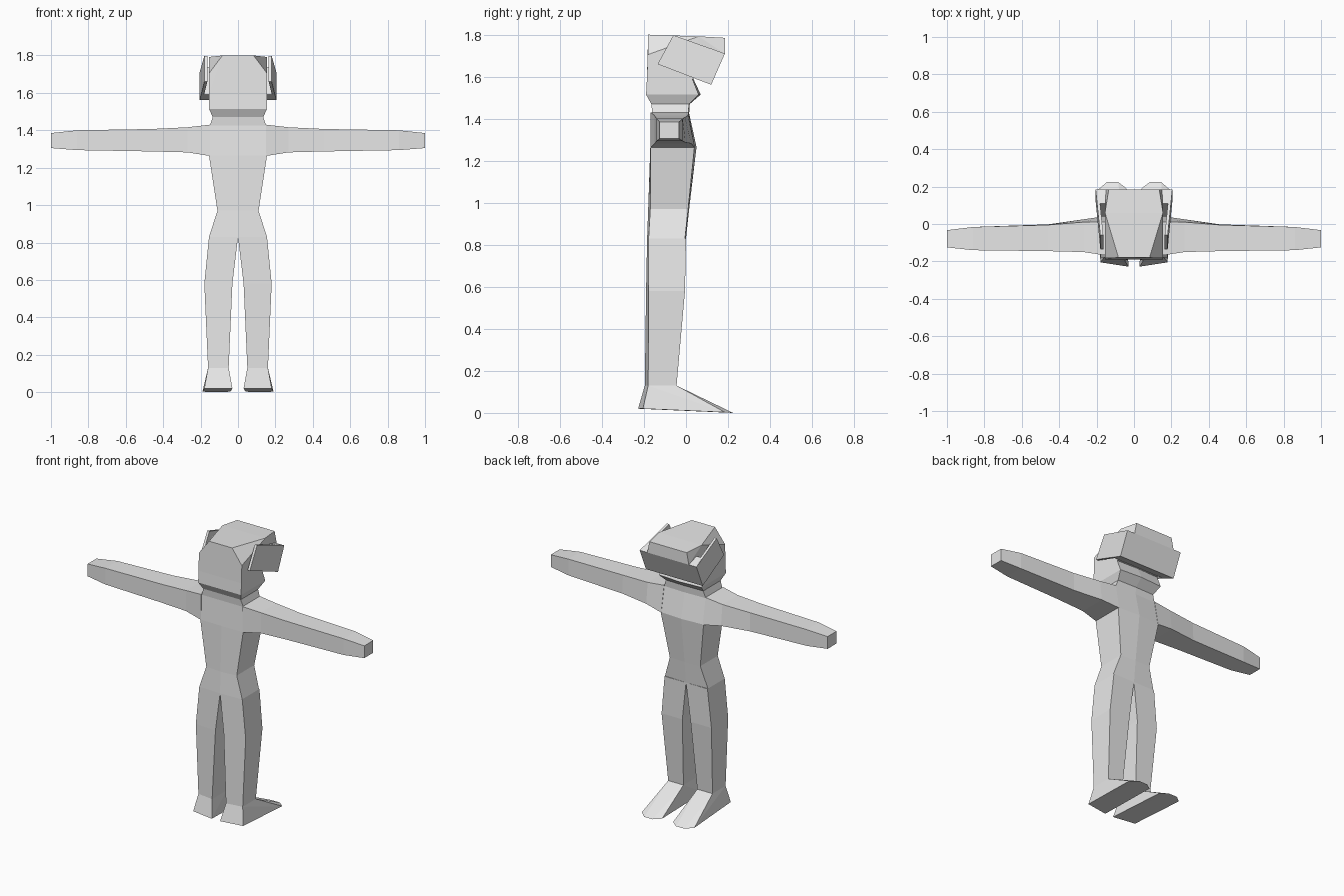
import bpy, bmesh

cube = bpy.data.objects.get("Cube")
if cube:
    bpy.data.objects.remove(cube, do_unlink=True)

grey = bpy.data.materials.new("light_grey")
grey.use_nodes = True
GREY = (0.8, 0.8, 0.8, 1)
grey.diffuse_color = GREY
for node in grey.node_tree.nodes:
    if node.type == 'BSDF_PRINCIPLED':
        node.inputs["Base Color"].default_value = GREY


def finish(name, bm):
    bmesh.ops.recalc_face_normals(bm, faces=bm.faces)
    mesh = bpy.data.meshes.new(name)
    bm.to_mesh(mesh)
    bm.free()
    mesh.materials.append(grey)
    obj = bpy.data.objects.new(name, mesh)
    bpy.context.collection.objects.link(obj)
    return obj


def loft(name, rings):
    """Skin a stack of matching rings and cap both ends."""
    bm = bmesh.new()
    loops = [[bm.verts.new(p) for p in ring] for ring in rings]
    n = len(loops[0])
    for a, b in zip(loops, loops[1:]):
        for i in range(n):
            j = (i + 1) % n
            bm.faces.new((a[i], a[j], b[j], b[i]))
    bm.faces.new(loops[0])
    bm.faces.new(loops[-1])
    return finish(name, bm)


def hull(name, points):
    """Faceted solid around a few corner points."""
    bm = bmesh.new()
    for p in points:
        bm.verts.new(p)
    res = bmesh.ops.convex_hull(bm, input=bm.verts)
    loose = {v for v in res["geom_interior"] if isinstance(v, bmesh.types.BMVert)}
    bmesh.ops.delete(bm, geom=list(loose), context='VERTS')
    bmesh.ops.dissolve_limit(bm, angle_limit=0.02, verts=bm.verts, edges=bm.edges)
    return finish(name, bm)


def both(points):
    return [(s * x, y, z) for s in (1, -1) for x, y, z in points]


# Torso, neck and jaw: z, half width, back ridge, back corner, front corner, front ridge
torso = [
    (0.83, 0.155, -0.185, -0.178, -0.005, 0.0),
    (0.97, 0.11, -0.18, -0.17, 0.01, 0.015),
    (1.265, 0.155, -0.17, -0.168, 0.04, 0.05),
    (1.425, 0.15, -0.16, -0.16, 0.01, 0.015),
    (1.47, 0.135, -0.165, -0.165, 0.015, 0.018),
    (1.515, 0.155, -0.19, -0.19, 0.06, 0.07),
    (1.59, 0.155, -0.186, -0.186, 0.03, 0.035),
]
loft("torso_and_neck", [
    [(0, bc, z), (w, b, z), (w, f, z), (0, fc, z), (-w, f, z), (-w, b, z)]
    for z, w, bc, b, f, fc in torso])

# Head with cut rear top corners
hull("head", both([
    (0.155, -0.186, 1.59), (0.155, 0.035, 1.59),
    (0.155, -0.182, 1.705), (0.15, 0.185, 1.71),
    (0.083, -0.18, 1.8), (0.155, 0.06, 1.792), (0.135, 0.185, 1.785),
]))

# Visor bar across the face
hull("visor_front", both([
    (0.205, 0.185, 1.71), (0.205, 0.12, 1.562),
    (0.195, 0.11, 1.738), (0.195, 0.04, 1.592),
]))

# Arm sections: x, back, front at top, front at bottom, bottom, top
arm = [
    (0.15, -0.168, 0.012, 0.042, 1.263, 1.43),
    (0.27, -0.15, 0.01, 0.025, 1.282, 1.416),
    (0.46, -0.145, -0.005, -0.002, 1.287, 1.407),
    (0.86, -0.14, -0.016, -0.016, 1.294, 1.4),
    (1.0, -0.125, -0.033, -0.033, 1.305, 1.385),
]
# Leg sections: z, inner x, outer x, inner back, outer back, front
leg = [
    (0.83, 0.0, 0.155, -0.185, -0.178, 0.0),
    (0.58, 0.03, 0.18, -0.19, -0.178, -0.005),
    (0.13, 0.05, 0.16, -0.196, -0.18, -0.045),
]

for side, s in (("left", 1), ("right", -1)):
    loft(side + "_arm", [
        [(s * x, b, lo), (s * x, fb, lo), (s * x, ft, hi), (s * x, b, hi)]
        for x, b, ft, fb, lo, hi in arm])

    rings = [[(s * i, bi, z), (s * o, bo, z), (s * o, f, z), (s * i, f, z)]
             for z, i, o, bi, bo, f in leg]
    loft(side + "_leg", rings)

    # Wedge foot with a rounded toe
    sole = [(0.03, -0.228, 0.02), (0.18, -0.205, 0.02), (0.19, 0.185, 0.003),
            (0.145, 0.224, 0.0), (0.085, 0.224, 0.0), (0.04, 0.19, 0.003)]
    hull(side + "_foot", rings[-1] + [(s * x, y, z) for x, y, z in sole])

    # Tilted side plate of the visor, flaring toward the face
    outline = [(-0.06, 1.798, 0.18), (0.185, 1.71, 0.205),
               (0.12, 1.562, 0.205), (-0.135, 1.66, 0.18)]
    loft(side + "_visor_plate", [
        [(s * (x - t), y, z) for y, z, x in outline] for t in (0, 0.016)])
